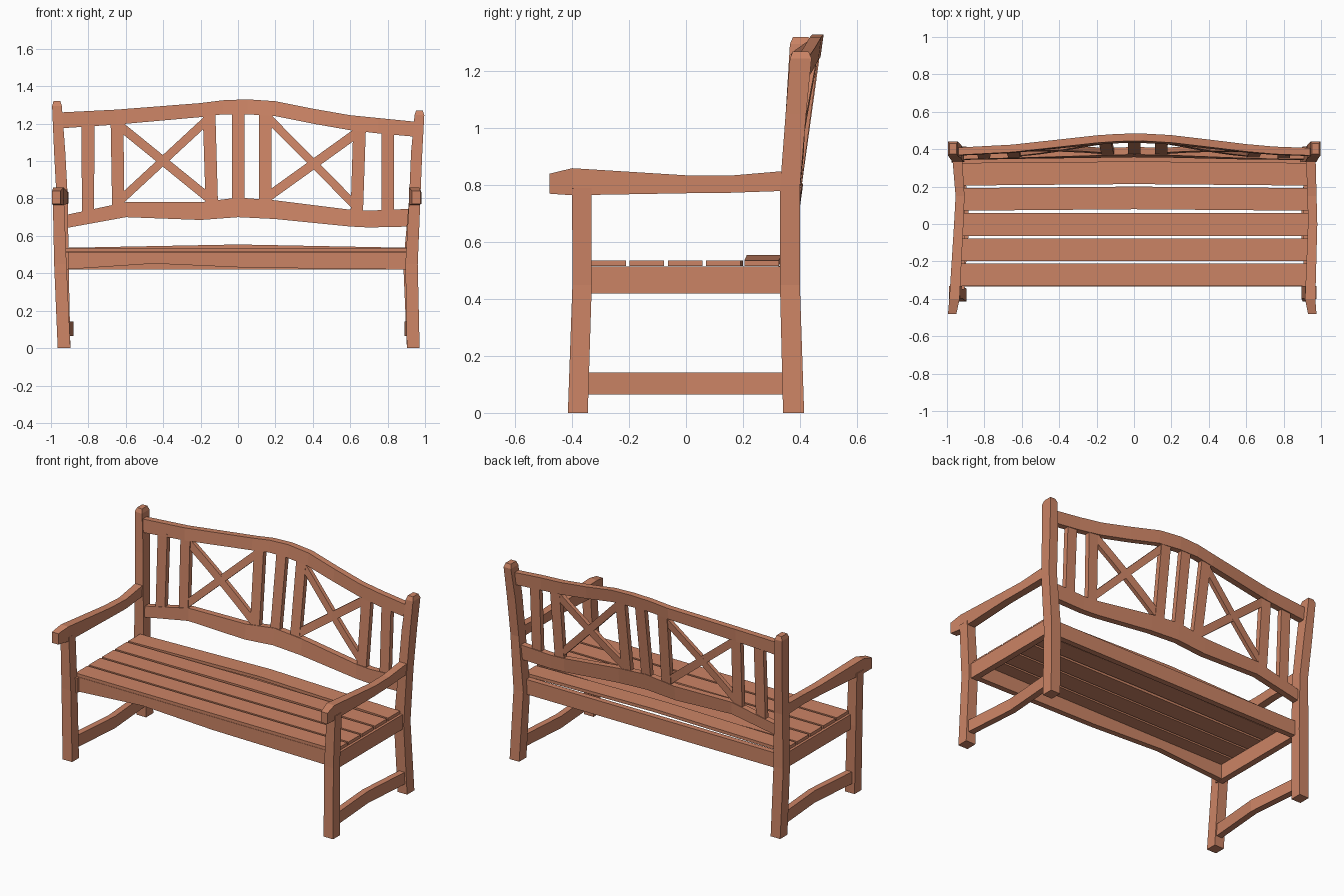
import bpy
import math

if "Cube" in bpy.data.objects:
    bpy.data.objects.remove(bpy.data.objects["Cube"], do_unlink=True)

wood = bpy.data.materials.new("warm_wood")
wood.use_nodes = True
wood.diffuse_color = (0.6, 0.23, 0.13, 1)
wood.node_tree.nodes["Principled BSDF"].inputs["Base Color"].default_value = wood.diffuse_color


def loft(name, rings):
    """Join four-cornered rings into one closed beam."""
    verts = [corner for ring in rings for corner in ring]
    faces = [(0, 1, 2, 3), tuple(len(verts) - 1 - i for i in range(4))]
    for base in range(0, len(verts) - 4, 4):
        for i in range(4):
            j = (i + 1) % 4
            faces.append((base + i, base + j, base + j + 4, base + i + 4))
    mesh = bpy.data.meshes.new(name)
    mesh.from_pydata(verts, [], faces)
    mesh.materials.append(wood)
    obj = bpy.data.objects.new(name, mesh)
    bpy.context.collection.objects.link(obj)
    # Consistent outward normals
    import bmesh
    bm = bmesh.new()
    bm.from_mesh(mesh)
    bmesh.ops.recalc_face_normals(bm, faces=bm.faces)
    bm.to_mesh(mesh)
    bm.free()
    return obj


def beam(name, axis, stations):
    """Rectangular beam; station = (position, centre_a, size_a, centre_b, size_b)."""
    rings = []
    for t, a, width, b, depth in stations:
        ring = []
        for sa, sb in ((-1, -1), (1, -1), (1, 1), (-1, 1)):
            point = [a + sa * width / 2, b + sb * depth / 2]
            point.insert("xyz".index(axis), t)
            ring.append(tuple(point))
        rings.append(ring)
    return loft(name, rings)


def back_y(x, z):
    """Depth of the bowed, leaning backrest."""
    bow = 0.5 + 0.5 * math.cos(math.pi * x / 0.95)
    lean = (z - 0.7) / 0.6
    return (0.365 + 0.012 * bow) * (1 - lean) + (0.39 + 0.07 * bow) * lean


def back_rail(name, stations, thick):
    """Lengthwise beam in the backrest; station = (x, bottom, top)."""
    h = thick / 2
    loft(name, [[(x, back_y(x, low) - h, low), (x, back_y(x, low) + h, low),
                 (x, back_y(x, top) + h, top), (x, back_y(x, top) - h, top)]
                for x, low, top in stations])


def interpolate(stations, x):
    """Bottom and top of a rail at x."""
    for (xa, la, ta), (xb, lb, tb) in zip(stations, stations[1:]):
        if xa <= x <= xb:
            f = (x - xa) / (xb - xa)
            return la + f * (lb - la), ta + f * (tb - ta)


# Legs, rear posts, arms and side rails: the two sides lean differently
sides = {
    "right": dict(foot=-0.93, seat=-0.95, arm=-0.96, post=-0.94, top=-0.968,
                  height=1.32, mid=-0.9, arms=(-0.972, -0.96, -0.937, -0.93, -0.945)),
    "left": dict(foot=0.937, seat=0.928, arm=0.945, post=0.945, top=0.97,
                 height=1.27, mid=0.91, arms=(0.953, 0.942, 0.955, 0.952, 0.945)),
}
for side, s in sides.items():
    beam(side + "_front_leg", "z", [
        (0, s["foot"], 0.068, -0.38, 0.07),
        (0.45, s["seat"], 0.066, -0.365, 0.068),
        (0.79, s["arm"], 0.06, -0.366, 0.068)])
    beam(side + "_rear_post", "z", [
        (0, s["foot"], 0.068, 0.378, 0.074),
        (0.45, s["seat"] * 0.99, 0.07, 0.365, 0.07),
        (0.8, s["post"], 0.06, 0.366, 0.07),
        (1.05, s["top"] * 0.985, 0.06, 0.386, 0.072),
        (s["height"] - 0.025, s["top"], 0.052, 0.403, 0.076),
        (s["height"], s["top"], 0.036, 0.403, 0.055)])
    beam(side + "_arm", "y", [
        (y, x, w, z, h) for y, x, w, z, h in zip(
            (-0.48, -0.4, 0, 0.15, 0.35), s["arms"],
            (0.045, 0.055, 0.05, 0.048, 0.052),
            (0.805, 0.812, 0.803, 0.803, 0.815),
            (0.07, 0.095, 0.063, 0.06, 0.07))])
    beam(side + "_leg_stretcher", "y", [
        (y, x, 0.04, 0.103, 0.077)
        for y, x in ((-0.36, s["foot"]), (0, s["mid"]), (0.36, s["foot"]))])
    rail = math.copysign(0.925, s["foot"])
    beam(side + "_seat_rail", "y", [
        (y, rail, 0.04, 0.467, 0.096) for y in (-0.35, 0.35)])

# Long seat aprons
beam("front_apron", "x", [
    (x, -0.315, 0.036, (low + 0.515) / 2, 0.515 - low)
    for x, low in ((-0.93, 0.42), (-0.45, 0.452), (0.05, 0.43), (0.93, 0.42))])
beam("rear_apron", "x", [
    (x, 0.343, 0.036, 0.468, 0.096) for x in (-0.92, 0.92)])

# Seat boards, the rearmost crowned in the middle
for i in range(5):
    y = -0.272 + 0.1345 * i
    crown = 0.018 if i == 4 else 0
    beam(f"seat_board_{i + 1}", "x", [
        (x, y + (0.008 if i > 2 and x == 0 else 0), 0.121,
         0.526 + (crown if x == 0 else 0), 0.02) for x in (-0.93, 0, 0.93)])

# Curved back rails
lower = [(-0.93, 0.64, 0.71), (-0.6, 0.7, 0.78), (-0.2, 0.685, 0.78), (0, 0.7, 0.805),
         (0.2, 0.69, 0.79), (0.6, 0.65, 0.74), (0.7, 0.645, 0.735), (0.93, 0.65, 0.745)]
upper = [(-0.95, 1.175, 1.26), (-0.65, 1.195, 1.275), (-0.2, 1.235, 1.31),
         (-0.08, 1.25, 1.325), (0.05, 1.25, 1.33), (0.2, 1.24, 1.32),
         (0.4, 1.2, 1.28), (0.6, 1.165, 1.245), (0.75, 1.148, 1.23), (0.95, 1.13, 1.21)]
back_rail("lower_back_rail", lower, 0.04)
back_rail("upper_back_rail", upper, 0.04)

# Upright back slats: (x at bottom, x at top)
uprights = ((-0.802, -0.802), (-0.64, -0.647), (-0.14, -0.155), (0.002, 0.002),
            (0.145, 0.147), (0.635, 0.65), (0.8, 0.8))
for i, (xb, xt) in enumerate(uprights):
    zb = interpolate(lower, xb)[1] - 0.02
    zt = interpolate(upper, xt)[0] + 0.02
    beam(f"back_slat_{i + 1}", "z", [
        (zb, xb, 0.066, back_y(xb, zb), 0.032),
        (zt, xt, 0.068, back_y(xt, zt), 0.032)])

# Crossed braces in the two open panels
for panel, (xa, xb) in {"right": (-0.625, -0.16), "left": (0.165, 0.63)}.items():
    low_a, low_b = (interpolate(lower, x)[1] + 0.02 for x in (xa, xb))
    top_a, top_b = (interpolate(upper, x)[0] - 0.015 for x in (xa, xb))
    for kind, za, zb in (("rising", low_a, top_b), ("falling", top_a, low_b)):
        stations = []
        for k in range(5):
            z = za + (zb - za) * k / 4
            stations.append((xa + (xb - xa) * k / 4, z - 0.031, z + 0.031))
        back_rail(f"{panel}_{kind}_brace", stations, 0.026)
